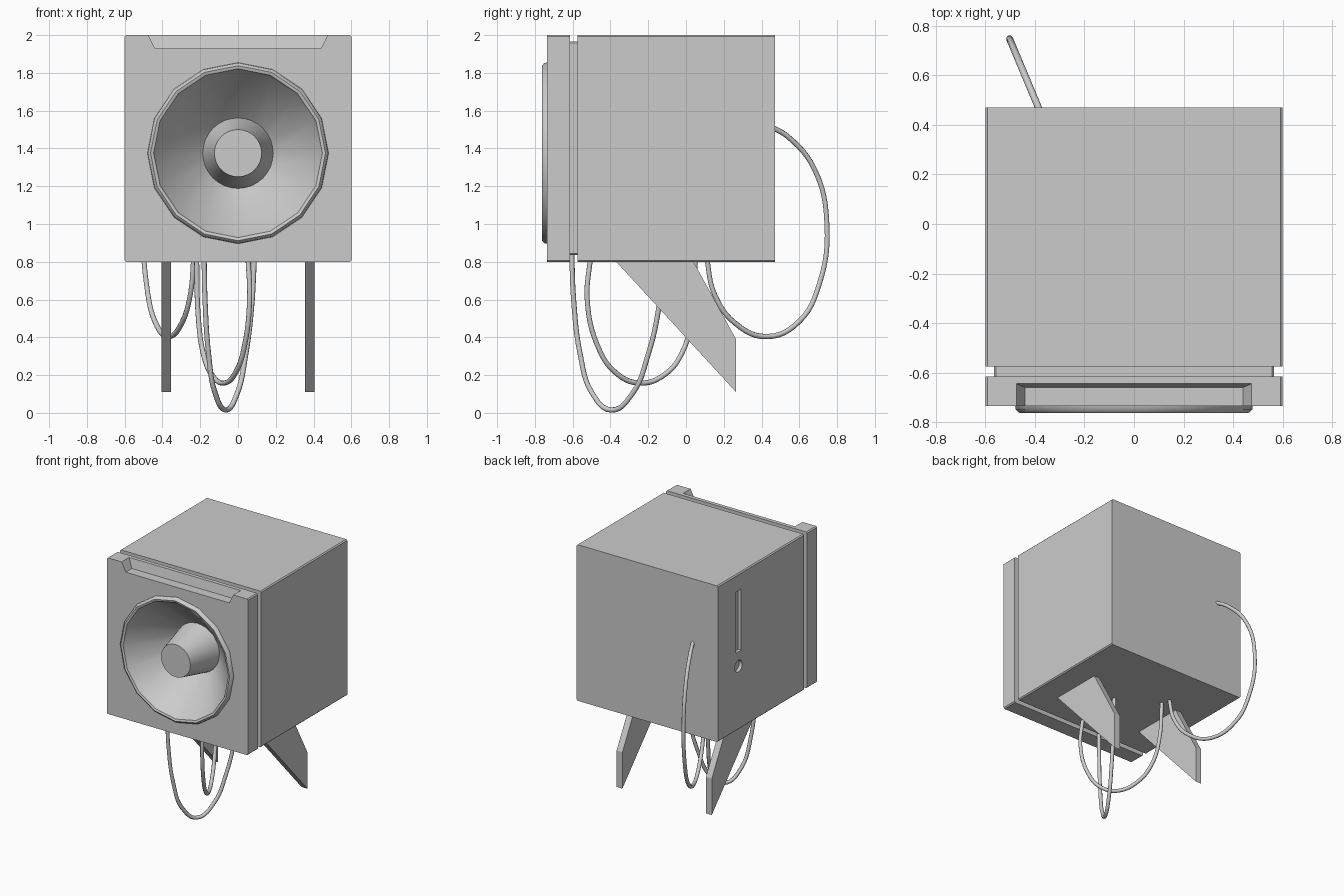
import bpy, bmesh
from math import sin, cos, tau, radians

if "Cube" in bpy.data.objects:
    bpy.data.objects.remove(bpy.data.objects["Cube"])


def loft(name, rings, cyclic=False):
    """Skin a list of equal-length rings; cap the ends unless cyclic."""
    bm = bmesh.new()
    loops = [[bm.verts.new(p) for p in ring] for ring in rings]
    n = len(loops[0])
    pairs = list(zip(loops, loops[1:]))
    if cyclic:
        pairs.append((loops[-1], loops[0]))
    else:
        bm.faces.new(loops[0])
        bm.faces.new(loops[-1])
    for a, b in pairs:
        for i in range(n):
            j = (i + 1) % n
            bm.faces.new((a[i], a[j], b[j], b[i]))
    bmesh.ops.recalc_face_normals(bm, faces=bm.faces)
    mesh = bpy.data.meshes.new(name)
    bm.to_mesh(mesh)
    bm.free()
    obj = bpy.data.objects.new(name, mesh)
    bpy.context.collection.objects.link(obj)
    return obj


def smooth(obj, angle):
    bpy.ops.object.select_all(action='DESELECT')
    obj.select_set(True)
    bpy.context.view_layer.objects.active = obj
    bpy.ops.object.shade_smooth_by_angle(angle=radians(angle))


HORN_Z = 1.375


def turned(profile, sides):
    """Rings around the horn axis from (radius, y) pairs."""
    return [[(r * cos(tau * i / sides), y, HORN_Z + r * sin(tau * i / sides))
             for i in range(sides)] for r, y in profile]


def square(h, y, c=0.008):
    """Square ring with tiny chamfers at the corners."""
    k = h - c
    return [(x, y, 1.4 + z) for x, z in ((h, -k), (h, k), (k, h), (-k, h),
                                         (-h, k), (-h, -k), (-k, -h), (k, -h))]


# Cabinet with the groove behind its front panel
cabinet = loft("cabinet", [square(h, y) for h, y in (
    (0.6, -0.735), (0.6, -0.615), (0.565, -0.615),
    (0.565, -0.575), (0.6, -0.575), (0.6, 0.47))])

# Cutters: horn cavity, sloped top notch, side slot and side hole
def notch_ring(x, y, z):
    return [(-x, -0.8, z), (x, -0.8, z), (x, y, z), (-x, y, z)]


def slot_ring(x):
    return [(x, y, z) for y, z in ((0.187, 1.4), (0.25, 1.4), (0.25, 1.87), (0.187, 1.87))]


def hole_ring(x):
    return [(x, 0.22 + 0.045 * cos(tau * i / 16), 1.29 + 0.045 * sin(tau * i / 16))
            for i in range(16)]


cutters = [
    loft("horn_cutter", turned([(0.535, -0.8), (0.2, -0.465)], 16)),
    loft("notch_cutter", [notch_ring(0.44, -0.66, 1.93), notch_ring(0.5, -0.634, 2.05)]),
    loft("slot_cutter", [slot_ring(-0.7), slot_ring(-0.575)]),
    loft("hole_cutter", [hole_ring(-0.7), hole_ring(-0.575)]),
]
for cutter in cutters:
    cutter.hide_render = True
    mod = cabinet.modifiers.new(cutter.name, 'BOOLEAN')
    mod.operation = 'DIFFERENCE'
    mod.solver = 'EXACT'
    mod.object = cutter
bpy.context.view_layer.objects.active = cabinet
for cutter in cutters:
    bpy.ops.object.modifier_apply(modifier=cutter.name)
    bpy.data.objects.remove(cutter)

# Sixteen-sided horn with a rolled rim
horn = loft("horn", turned([
    (0.187, -0.49), (0.437, -0.735), (0.447, -0.757), (0.463, -0.762),
    (0.477, -0.75), (0.48, -0.733), (0.46, -0.733), (0.19, -0.475)], 16), cyclic=True)
smooth(horn, 40)

# Tapered plug in the middle of the horn
plug = loft("horn_plug", turned([(0.193, -0.475), (0.187, -0.49), (0.125, -0.757)], 32))
smooth(plug, 30)

# Slanted rear legs
LEG = ((-0.406, 0.84), (0.265, 0.11), (0.265, 0.39), (0.018, 0.84))
for side, label in ((-1, "left_leg"), (1, "right_leg")):
    loft(label, [[(side * x, y, z) for y, z in LEG] for x in (0.355, 0.405)])


# Hanging cables, each lying in one vertical plane
def cable(name, x0, y0, slope, path):
    curve = bpy.data.curves.new(name, 'CURVE')
    curve.dimensions = '3D'
    curve.bevel_depth = 0.014
    curve.bevel_resolution = 2
    curve.resolution_u = 6
    curve.use_fill_caps = True
    spline = curve.splines.new('BEZIER')
    spline.bezier_points.add(len(path) - 1)
    for point, (y, z) in zip(spline.bezier_points, path):
        point.co = (x0 + (y - y0) * slope, y, z)
        point.handle_left_type = point.handle_right_type = 'AUTO'
    obj = bpy.data.objects.new(name, curve)
    bpy.context.collection.objects.link(obj)


cable("rear_cable", -0.235, 0.11, -0.419, (
    (0.45, 1.515), (0.54, 1.462), (0.68, 1.29), (0.746, 1.0), (0.705, 0.68),
    (0.6, 0.485), (0.43, 0.404), (0.26, 0.475), (0.15, 0.63), (0.108, 0.83)))
cable("middle_cable", 0.055, -0.51, -0.49, (
    (-0.505, 0.83), (-0.523, 0.6), (-0.47, 0.36), (-0.38, 0.22), (-0.25, 0.158),
    (-0.11, 0.205), (-0.02, 0.32), (0.03, 0.5), (0.05, 0.83)))
cable("front_cable", -0.18, -0.605, 0.546, (
    (-0.605, 0.86), (-0.595, 0.6), (-0.56, 0.31), (-0.5, 0.11), (-0.395, 0.015),
    (-0.285, 0.1), (-0.2, 0.31), (-0.145, 0.55), (-0.115, 0.83)))
